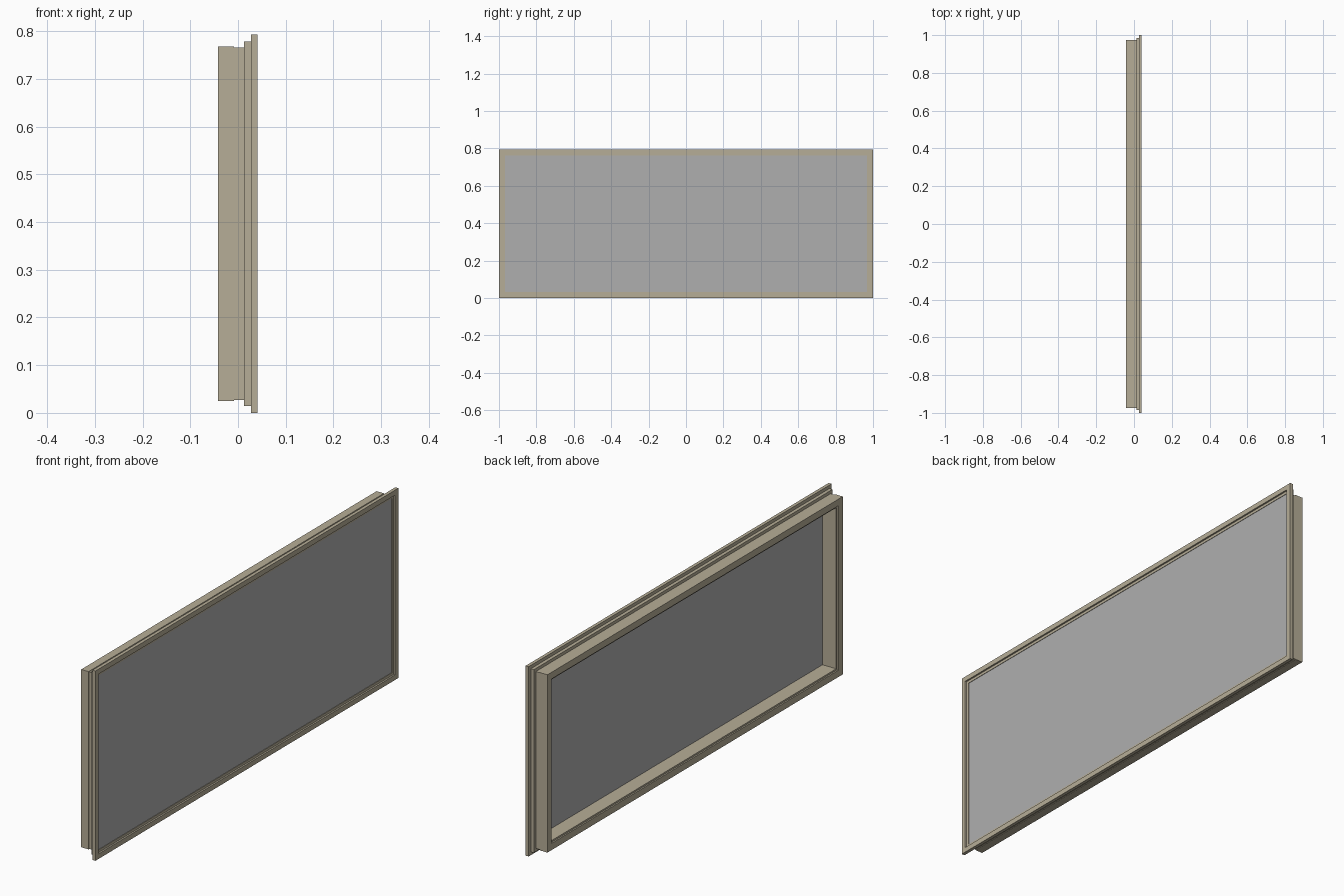
import bpy, bmesh

if "Cube" in bpy.data.objects:
    bpy.data.objects.remove(bpy.data.objects["Cube"])

W, H = 1.0, 0.793   # half width along y, full height along z


def ring_corners(inset, x):
    return [(x, -W + inset, inset), (x, W - inset, inset),
            (x, W - inset, H - inset), (x, -W + inset, H - inset)]


def finish(name, bm, mat):
    bmesh.ops.recalc_face_normals(bm, faces=bm.faces)
    me = bpy.data.meshes.new(name)
    bm.to_mesh(me)
    bm.free()
    me.materials.append(mat)
    bpy.context.collection.objects.link(bpy.data.objects.new(name, me))


def mitred_frame(name, profile, mat):
    """Sweep a closed (inset, x) profile round the rectangle."""
    bm = bmesh.new()
    rings = [[bm.verts.new(c) for c in ring_corners(*p)] for p in profile]
    for a, b in zip(rings, rings[1:] + rings[:1]):
        for i in range(4):
            j = (i + 1) % 4
            bm.faces.new((a[i], a[j], b[j], b[i]))
    finish(name, bm, mat)


def material(name, colour):
    m = bpy.data.materials.new(name)
    m.diffuse_color = colour
    m.use_nodes = True
    m.node_tree.nodes["Principled BSDF"].inputs["Base Color"].default_value = m.diffuse_color
    return m


tan = material("frame_tan", (0.47, 0.42, 0.31, 1))
grey = material("pane_grey", (0.43, 0.43, 0.43, 1))

# Front flange with two stepped shoulders
mitred_frame("stepped_flange", [
    (0, 0.041), (0, 0.027), (0.014, 0.027), (0.014, 0.013),
    (0.027, 0.013), (0.027, -0.008), (0.06, -0.008), (0.06, 0.027),
    (0.032, 0.027), (0.032, 0.034), (0.021, 0.034), (0.021, 0.041)], tan)

# Deep rear casing with a small inner rebate
mitred_frame("rear_casing", [
    (0.025, -0.008), (0.025, -0.042), (0.053, -0.042),
    (0.053, -0.036), (0.06, -0.036), (0.06, -0.008)], tan)

# Thin pane set into the front of the frame
bm = bmesh.new()
front = [bm.verts.new(c) for c in ring_corners(0.032, 0.032)]
back = [bm.verts.new(c) for c in ring_corners(0.032, 0.028)]
bm.faces.new(front)
bm.faces.new(back[::-1])
for i in range(4):
    j = (i + 1) % 4
    bm.faces.new((front[i], back[i], back[j], front[j]))
finish("window_pane", bm, grey)
